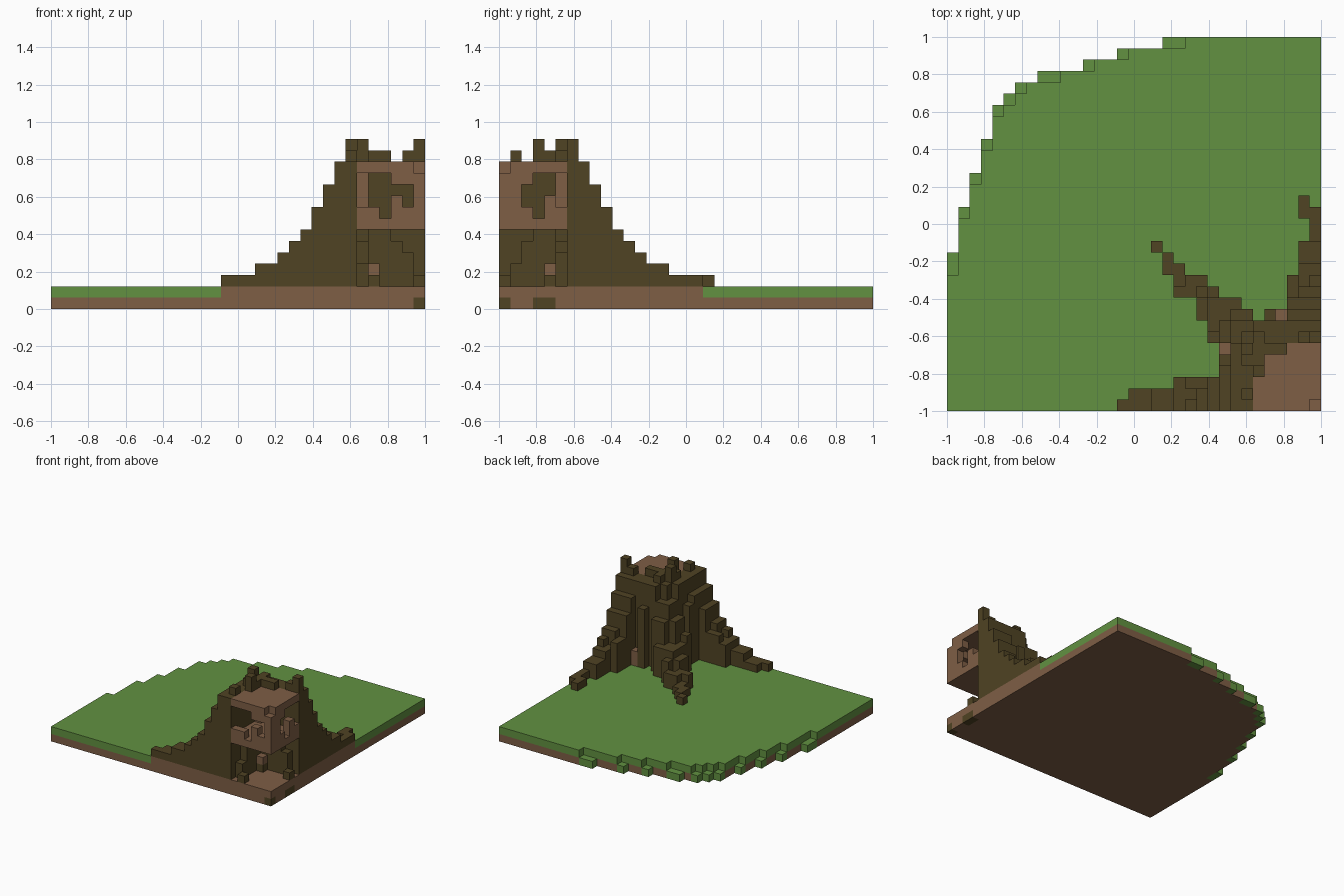
import bpy
import bmesh
import math
from mathutils import Vector

cube = bpy.data.objects.get("Cube")
if cube:
    bpy.data.objects.remove(cube)

N = 33            # cells along each side
S = 2 / N         # cell size
LAST = N - 1
ROOM = 27         # first column of the corner hollow
DEEP = 6          # depth of the corner hollow


def material(name, rgb):
    m = bpy.data.materials.new(name)
    m.use_nodes = True
    col = (*rgb, 1)
    m.diffuse_color = col
    node = next(n for n in m.node_tree.nodes if n.type == 'BSDF_PRINCIPLED')
    node.inputs["Base Color"].default_value = col
    node.inputs["Roughness"].default_value = 0.9
    return m


GRASS = material("grass green", (0.122, 0.283, 0.053))
EARTH = material("earth brown", (0.209, 0.112, 0.06))
BARK = material("dark bark", (0.08, 0.056, 0.017))

cells = {}        # (column, row, level) -> part name
parts = {"earth_base": EARTH, "grass_layer": GRASS, "tree_trunk": BARK,
         "root_stubs": BARK, "tree_room": EARTH, "earth_lumps": EARTH}


def column(part, i, j, low, high):
    for k in range(low, high):
        cells[i, j, k] = part


def block(part, xs, ys, zs):
    for i in xs:
        for j in ys:
            column(part, i, j, zs[0], zs[-1] + 1)


# Grass plateau depth for each column, with lower green steps along the rim
plateau = [12, 17, 20, 23, 26, 27, 28, 29, 29, 29, 30, 30, 30, 31, 31, 31]
plateau += [32] * 5 + [N] * (N - 21)
steps = {0: 2, 1: 1, 2: 1, 3: 1, 4: 1, 5: 1, 6: 1, 8: 1, 9: 1, 12: 1, 15: 1, 19: 1, 20: 1}
for i, depth in enumerate(plateau):
    for j in range(depth):
        column("earth_base", i, j, 0, 1)
        column("grass_layer", i, j, 1, 2)
    for j in range(depth, depth + steps.get(i, 0)):
        column("grass_layer", i, j, 0, 1)

# Hollow floor
block("earth_base", range(ROOM, N), range(DEEP), (1,))

# Trunk and its three root arms: height falls with distance from the corner
fall = [15, 13, 11, 9, 7, 6, 5, 4, 4]


def height(d):
    n = max(0, round(d) - DEEP)
    return fall[n] if n < len(fall) else 3


arms = [
    (range(15, 16), range(0, 1)), (range(16, 20), range(0, 2)),
    (range(20, 24), range(0, 3)), (range(24, 27), range(0, 9)),
    (range(24, 26), range(9, 10)), (range(23, 24), range(6, 11)),
    (range(22, 23), range(8, 12)), (range(20, 22), range(10, 12)),
    (range(20, 21), range(12, 13)), (range(19, 20), range(12, 14)),
    (range(18, 19), range(14, 15)), (range(27, 30), range(6, 8)),
    (range(28, 29), range(8, 9)), (range(30, 31), range(6, 12)),
    (range(31, 32), range(6, 15)), (range(31, 32), range(17, 19)),
    (range(32, 33), range(6, 18)),
]
for xs, ys in arms:
    for i in xs:
        for j in ys:
            a, b = LAST - i, j
            slant = min(a, b) / max(a, b)
            h = height(math.hypot(a, b) - 1.6 * slant)
            h = min(h, height(max(a, b)))
            if 3 < h < 13 and min(a, b) > 0 and (i * 5 + j * 3) % 4 == 0:
                h -= 1
            column("earth_base", i, j, 0, 2)
            column("tree_trunk", i, j, 2, h)

# Broken crown around the hollow
crown = {(26, 0): 13, (26, 1): 14, (26, 2): 13, (26, 3): 13, (26, 4): 14,
         (27, 6): 14, (28, 6): 13, (29, 6): 13, (30, 6): 13, (31, 6): 14, (32, 6): 15}
for (i, j), h in crown.items():
    for k in range(h, 16):
        cells.pop((i, j, k), None)
    column("tree_trunk", i, j, 2, h)
for i, j, h in ((27, 3, 15), (27, 4, 14), (27, 5, 14), (28, 5, 14), (29, 5, 14)):
    column("tree_trunk", i, j, 2, 7)
    column("tree_trunk", i, j, 13, h)

# Room in the hollow: floor, ceiling, posts, rails and lintels
inside, depth = range(ROOM, N), range(DEEP)
block("tree_room", inside, depth, (7,))
block("tree_room", inside, depth, (12,))
del cells[LAST, 0, 12]
block("tree_room", (LAST,), (0, 1), (8, 11))
block("tree_room", (ROOM,), (5,), (8, 11))
block("tree_room", (27, 28, 30, 31), (0,), (8,))
block("tree_room", (LAST,), (2, 4, 5), (8,))
block("tree_room", (30,), (0,), (9,))
block("tree_room", (LAST,), (4,), (9,))
block("tree_room", (30, 31), (0,), (11,))
block("tree_room", (LAST,), (2,), (11,))

# Small root stubs on the hollow floor and roots showing in the cut earth
for i, j, top in ((27, 1, 4), (28, 0, 3), (27, 2, 6), (31, 5, 5), (32, 4, 3), (30, 5, 6)):
    column("root_stubs", i, j, 2, top)
for j in (0, 3, 4):
    column("root_stubs", LAST, j, 0, 1)

# Lumps of earth caught between the roots
for i, j in ((24, 5), (29, 8)):
    for k in range(2, 16):
        cells.pop((i, j, k), None)
    column("earth_lumps", i, j, 0, 4)
column("earth_lumps", 28, 4, 3, 4)
column("root_stubs", 28, 4, 2, 3)


def build(part, mat):
    """Make one mesh from the exposed sides of a part's cells."""
    bm = bmesh.new()
    corners = {}

    def vert(p):
        key = tuple(round(c) for c in p)
        if key not in corners:
            x, y, z = key
            corners[key] = bm.verts.new((x * S - 1, y * S - 1, z * S))
        return corners[key]

    for cell, owner in cells.items():
        if owner != part:
            continue
        mid = Vector(cell) + Vector((.5, .5, .5))
        for axis in range(3):
            for sign in (-1, 1):
                n = Vector((0, 0, 0))
                n[axis] = sign
                if tuple(round(c) for c in Vector(cell) + n) in cells:
                    continue
                u = Vector((0, 0, 0))
                u[(axis + 1) % 3] = 1
                v = n.cross(u)
                ring = (-u - v, u - v, u + v, v - u)
                bm.faces.new([vert(mid + (n + r) / 2) for r in ring])
    mesh = bpy.data.meshes.new(part)
    bm.to_mesh(mesh)
    bm.free()
    mesh.materials.append(mat)
    bpy.context.collection.objects.link(bpy.data.objects.new(part, mesh))


for part, mat in parts.items():
    build(part, mat)
